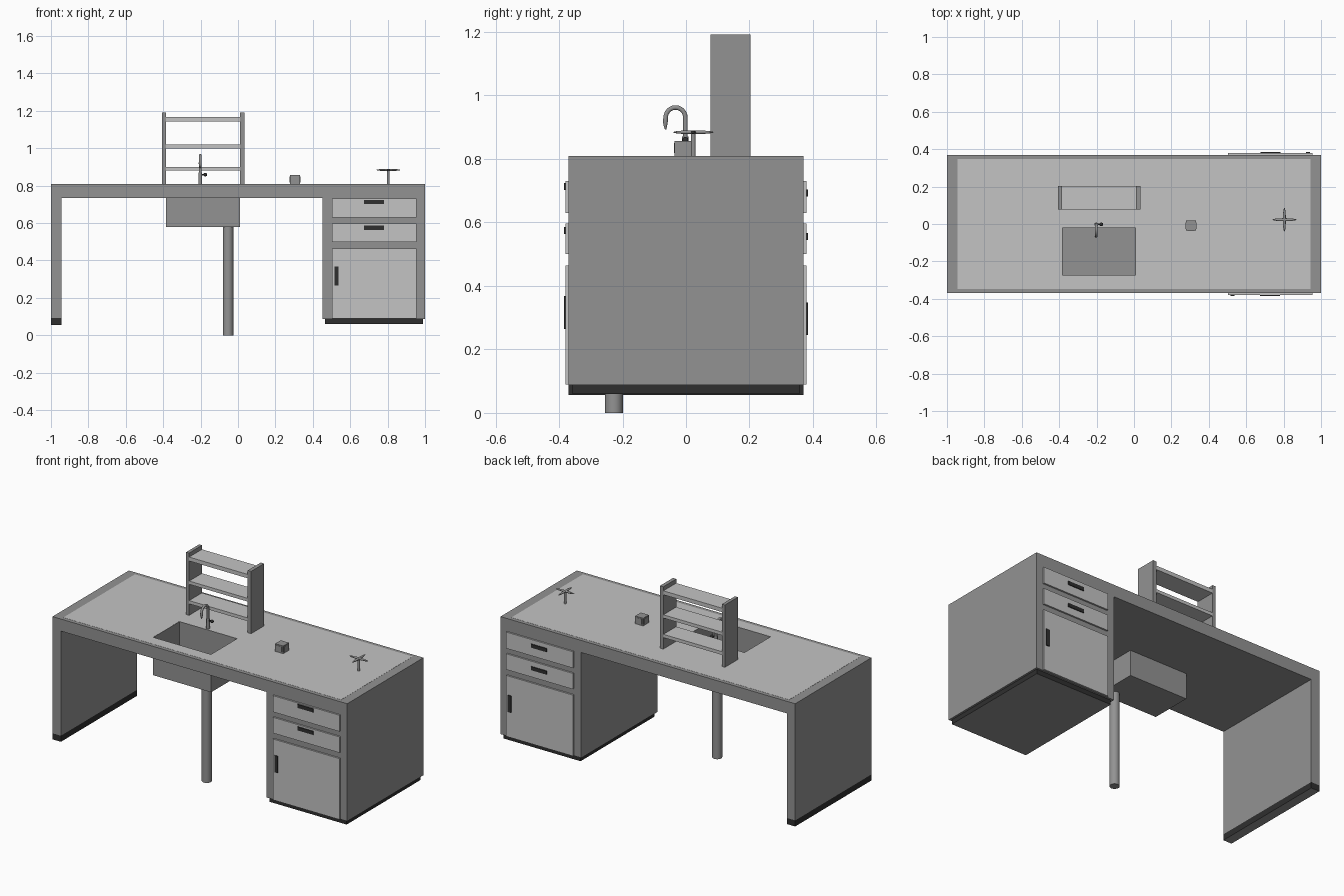
import bpy, bmesh, math
from mathutils import Matrix

if "Cube" in bpy.data.objects:
    bpy.data.objects.remove(bpy.data.objects["Cube"])


def material(name, v):
    m = bpy.data.materials.new(name)
    m.diffuse_color = (v, v, v, 1)
    m.use_nodes = True
    m.node_tree.nodes["Principled BSDF"].inputs["Base Color"].default_value = m.diffuse_color
    return m


FRAME = material("mid grey", 0.29)
LIGHT = material("light grey", 0.55)
DARK = material("dark grey", 0.028)


def finish(bm, name, mat, smooth=False):
    bmesh.ops.recalc_face_normals(bm, faces=bm.faces)
    me = bpy.data.meshes.new(name)
    bm.to_mesh(me)
    bm.free()
    ob = bpy.data.objects.new(name, me)
    bpy.context.collection.objects.link(ob)
    me.materials.append(mat)
    if smooth:
        bpy.ops.object.select_all(action='DESELECT')
        ob.select_set(True)
        bpy.context.view_layer.objects.active = ob
        bpy.ops.object.shade_smooth_by_angle(angle=math.radians(40))
    return ob


def box(name, x, y, z, mat):
    """Box from (min, max) ranges."""
    bm = bmesh.new()
    bmesh.ops.create_cube(bm, size=1)
    for v in bm.verts:
        v.co = [r[0] if c < 0 else r[1] for c, r in zip(v.co, (x, y, z))]
    return finish(bm, name, mat)


def plinth(name, x, y, z):
    """Dark skirting whose underside is frame coloured."""
    me = box(name, x, y, z, DARK).data
    me.materials.append(FRAME)
    for f in me.polygons:
        f.material_index = int(f.normal.z < -0.5)


def cylinder(name, x, y, z0, z1, r, mat, n=24):
    bm = bmesh.new()
    bmesh.ops.create_cone(bm, cap_ends=True, segments=n, radius1=r, radius2=r, depth=z1 - z0,
                          matrix=Matrix.Translation((x, y, (z0 + z1) / 2)))
    return finish(bm, name, mat, True)


def ellipsoid(name, centre, size, mat):
    bm = bmesh.new()
    bmesh.ops.create_uvsphere(bm, u_segments=20, v_segments=10, radius=1,
                              matrix=Matrix.Translation(centre) @ Matrix.Diagonal((*size, 1)))
    return finish(bm, name, mat, True)


HX, HY = (-0.385, 0.01), (-0.275, -0.018)   # sink opening


def holed_slab(name, x, y, z, mat):
    """Slab with the rectangular sink opening through it."""
    xs, ys = (x[0], *HX, x[1]), (y[0], *HY, y[1])
    bm = bmesh.new()
    g = [[bm.verts.new((a, b, z[0])) for b in ys] for a in xs]
    for i in range(3):
        for j in range(3):
            if (i, j) != (1, 1):
                bm.faces.new((g[i][j], g[i + 1][j], g[i + 1][j + 1], g[i][j + 1]))
    ext = bmesh.ops.extrude_face_region(bm, geom=bm.faces[:], use_keep_orig=True)
    for v in ext['geom']:
        if isinstance(v, bmesh.types.BMVert):
            v.co.z = z[1]
    return finish(bm, name, mat)


# Worktop and its lighter inlaid surface
holed_slab("worktop", (-1, 1), (-0.37, 0.37), (0.735, 0.809), FRAME)
holed_slab("worktop_surface", (-0.943, 0.943), (-0.347, 0.347), (0.808, 0.8098), LIGHT)

# Left leg panel and cabinet, each on a dark plinth
box("leg_panel", (-1, -0.943), (-0.37, 0.37), (0.093, 0.735), FRAME)
plinth("leg_plinth", (-1, -0.943), (-0.37, 0.37), (0.056, 0.093))
box("cabinet", (0.452, 1), (-0.37, 0.37), (0.088, 0.735), FRAME)
plinth("cabinet_plinth", (0.465, 0.988), (-0.358, 0.358), (0.06, 0.088))

# Drawers, door and handles on both faces (back is turned half round)
for side, s, dz in (("front", -1, 0), ("back", 1, -0.02)):
    def plate(name, x, z, d0, d1, mat):
        if s > 0:
            x = (1.457 - x[1], 1.457 - x[0])
        box(f"{side}_{name}", x, sorted((s * d0, s * d1)), z, mat)

    for name, z in (("upper_drawer", (0.63, 0.73)), ("lower_drawer", (0.5, 0.597)),
                    ("door", (0.09, 0.464))):
        plate(name, (0.502, 0.955), z, 0.369, 0.38, LIGHT)
    for name, z in (("upper_handle", 0.702), ("lower_handle", 0.564)):
        plate(name, (0.673, 0.78), (z + dz, z + 0.022 + dz), 0.379, 0.385, DARK)
    plate("door_handle", (0.516, 0.538), (0.265 + dz, 0.368 + dz), 0.379, 0.385, DARK)

# Sink bowl: open box, thickened inwards
bm = bmesh.new()
bmesh.ops.create_cube(bm, size=1)
for v in bm.verts:
    v.co = [r[0] if c < 0 else r[1] for c, r in zip(v.co, (HX, HY, (0.578, 0.8095)))]
bm.normal_update()
bmesh.ops.delete(bm, geom=[f for f in bm.faces if f.normal.z > 0.5], context='FACES')
sink = finish(bm, "sink_bowl", FRAME)
mod = sink.modifiers.new("wall", 'SOLIDIFY')
mod.thickness, mod.offset = 0.003, -1
cylinder("drain_pipe", -0.053, -0.227, 0, 0.58, 0.028, FRAME, 32)

# Bottle rack: two uprights and three shelves
for name, x in (("rack_left_side", (-0.406, -0.386)), ("rack_right_side", (0.012, 0.035))):
    box(name, x, (0.077, 0.203), (0.809, 1.192), FRAME)
for i, (z0, z1) in enumerate(((0.88, 0.9), (1.0, 1.02), (1.143, 1.167))):
    box(f"rack_shelf_{i + 1}", (-0.386, 0.012), (0.078, 0.202), (z0, z1), LIGHT)

# Tap: body, swan neck with tapering nozzle, and side knob
TX = -0.202
cylinder("tap_body", TX, -0.002, 0.809, 0.87, 0.01, FRAME)
path = [(0, 0.86, 1), (0, 0.93, 1)]
path += [(-0.031 + 0.031 * math.cos(a), 0.93 + 0.032 * math.sin(a), 1)
         for a in (math.pi * k / 12 for k in range(1, 13))]
path += [(-0.063, 0.918, 1.1), (-0.063, 0.905, 0.8), (-0.062, 0.893, 0.3)]
cu = bpy.data.curves.new("tap_neck", 'CURVE')
cu.dimensions = '3D'
cu.bevel_depth, cu.bevel_resolution, cu.use_fill_caps = 0.0075, 3, True
sp = cu.splines.new('POLY')
sp.points.add(len(path) - 1)
for p, (y, z, r) in zip(sp.points, path):
    p.co = (TX, y - 0.002, z, 1)
    p.radius = r
sp.use_smooth = True
cu.materials.append(FRAME)
bpy.context.collection.objects.link(bpy.data.objects.new("tap_neck", cu))
box("tap_knob_stem", (TX, -0.178), (-0.006, 0.002), (0.855, 0.863), DARK)
ellipsoid("tap_knob", (-0.175, -0.002, 0.859), (0.01, 0.01, 0.01), DARK)

# Socket block with small raised outlet plates
bx, by = 0.305, -0.009
box("socket_block", (bx - 0.027, bx + 0.027), (by - 0.027, by + 0.027), (0.809, 0.857), FRAME)
for s in (-1, 1):
    a, b = sorted((s * 0.0265, s * 0.0285))
    box("outlet_y", (bx - 0.018, bx + 0.018), (by + a, by + b), (0.818, 0.85), FRAME)
    box("outlet_x", (bx + a, bx + b), (by - 0.018, by + 0.018), (0.818, 0.85), FRAME)

# Four-armed valve handle on a stem
vx, vy = 0.804, 0.023
cylinder("valve_stem", vx, vy, 0.809, 0.884, 0.007, FRAME)
ellipsoid("valve_arm_x", (vx, vy, 0.884), (0.064, 0.008, 0.006), FRAME)
ellipsoid("valve_arm_y", (vx, vy, 0.884), (0.008, 0.064, 0.006), FRAME)
